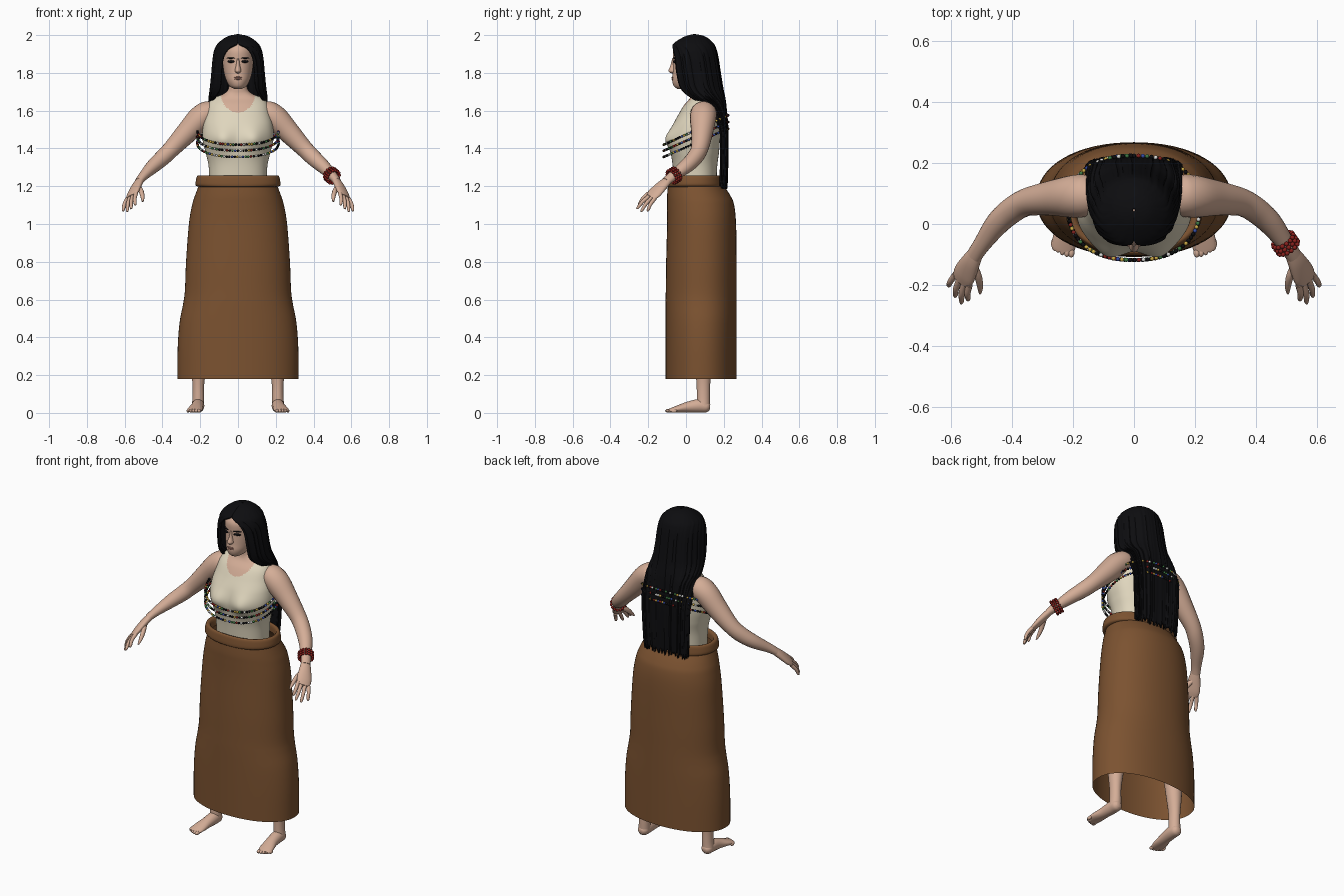
import bpy, bmesh, math, random
from mathutils import Vector

random.seed(4)
if "Cube" in bpy.data.objects:
    bpy.data.objects.remove(bpy.data.objects["Cube"])


def material(name, *rgb):
    m = bpy.data.materials.new(name)
    m.use_nodes = True
    m.diffuse_color = (*rgb, 1)
    m.node_tree.nodes["Principled BSDF"].inputs["Base Color"].default_value = (*rgb, 1)
    return m


SKIN = material("skin", .66, .42, .31)
CREAM = material("cream cloth", .74, .67, .51)
BROWN = material("brown cloth", .2, .085, .03)
BLACK = material("black", .004, .004, .005)
RED = material("bead red", .25, .015, .012)
BLUE = material("bead blue", .04, .08, .4)
GREEN = material("bead green", .05, .2, .06)
YELLOW = material("bead yellow", .6, .4, .06)
WHITE = material("bead white", .7, .7, .68)
LIP = material("lips", .45, .22, .17)


def finish(name, bm, *mats):
    bmesh.ops.recalc_face_normals(bm, faces=bm.faces)
    me = bpy.data.meshes.new(name)
    bm.to_mesh(me)
    bm.free()
    for m in mats:
        me.materials.append(m)
    ob = bpy.data.objects.new(name, me)
    bpy.context.collection.objects.link(ob)
    bpy.ops.object.select_all(action='DESELECT')
    ob.select_set(True)
    bpy.context.view_layer.objects.active = ob
    bpy.ops.object.shade_smooth_by_angle(angle=math.radians(50))
    return ob


def spline(keys, steps):
    """Catmull-Rom resampling of rows of numbers."""
    out = []
    for i in range(len(keys) - 1):
        quad = [keys[min(max(i + k, 0), len(keys) - 1)] for k in (-1, 0, 1, 2)]
        for s in range(steps):
            t = s / steps
            out.append([b + .5 * t * (c - a + t * (2*a - 5*b + 4*c - d + t * (3*(b - c) + d - a)))
                        for a, b, c, d in zip(*quad)])
    return out + [list(keys[-1])]


def skin_rows(name, rows, mats, closed=True, caps=True):
    bm = bmesh.new()
    grid = [[bm.verts.new(p) for p in row] for row in rows]
    n = len(rows[0])
    for a, b in zip(grid, grid[1:]):
        for j in range(n if closed else n - 1):
            k = (j + 1) % n
            bm.faces.new((a[j], a[k], b[k], b[j]))
    if caps:
        bm.faces.new(grid[0])
        bm.faces.new(grid[-1])
    return finish(name, bm, *mats)


def power(v, n):
    return math.copysign(abs(v) ** (2 / n), v)


def oval(z, half, front, back, a, n=2.0):
    """Point on a level oval; angle zero is the back."""
    return Vector((half * power(math.sin(a), n),
                   (front + back) / 2 + (back - front) / 2 * power(math.cos(a), n), z))


def loft(name, keys, *mats, n=2.0, sides=64, steps=6, caps=True, move=None):
    rows = [[oval(*k, math.tau * j / sides, n) for j in range(sides)] for k in spline(keys, steps)]
    if move:
        rows = [[move(p) for p in row] for row in rows]
    return skin_rows(name, rows, mats, caps=caps)


def tube(name, keys, mat, hint, sides=20, steps=5):
    """Limb along x, y, z with a width radius toward the hint and a thickness radius."""
    path = spline(keys, steps)
    pts = [Vector(k[:3]) for k in path]
    rows = []
    for i, (p, k) in enumerate(zip(pts, path)):
        t = (pts[min(i + 1, len(pts) - 1)] - pts[max(i - 1, 0)]).normalized()
        u = (Vector(hint) - t * t.dot(Vector(hint))).normalized()
        v = t.cross(u)
        rows.append([p + u * k[3] * math.cos(math.tau * j / sides)
                     + v * k[4] * math.sin(math.tau * j / sides) for j in range(sides)])
    return skin_rows(name, rows, [mat])


def ball(name, place, size, mat, turn=0):
    bm = bmesh.new()
    bmesh.ops.create_uvsphere(bm, u_segments=16, v_segments=10, radius=1)
    ob = finish(name, bm, mat)
    ob.location, ob.scale, ob.rotation_euler.z = place, size, turn
    return ob


def beads(name, loops, radius, mats):
    bm = bmesh.new()
    for loop in loops:
        last = None
        for p in loop:
            if last and (p - last).length < radius * 1.95:
                continue
            last = p
            made = bmesh.ops.create_icosphere(bm, subdivisions=2, radius=radius)
            bmesh.ops.translate(bm, verts=made["verts"], vec=p)
            pick = random.randrange(len(mats))
            for f in {f for v in made["verts"] for f in v.link_faces}:
                f.material_index = pick
    return finish(name, bm, *mats)


# Torso with a sleeveless top
def bust(p):
    if p.y < .05:
        p.y -= .032 * math.exp(-((abs(p.x) - .085) / .06) ** 2 - ((p.z - 1.45) / .06) ** 2)
    return p


torso = loft("torso_and_top", [
    (1.16, .15, -.06, .16), (1.3, .155, -.07, .165), (1.38, .172, -.08, .175),
    (1.45, .188, -.085, .18), (1.52, .185, -.07, .185), (1.58, .172, -.04, .185),
    (1.63, .16, -.01, .18), (1.665, .135, .02, .17), (1.69, .075, .03, .15),
    (1.72, .05, .03, .13), (1.78, .048, .03, .12)],
    CREAM, SKIN, n=2.3, sides=128, steps=12, move=bust)
for f in torso.data.polygons:
    c = f.center
    f.material_index = int((c.x / .09) ** 2 + ((c.z - 1.69) / .1) ** 2 < 1 or c.z > 1.69)

# Head and face
loft("head", [(1.715, .02, -.045, .0), (1.73, .045, -.064, .06), (1.76, .062, -.073, .09),
              (1.8, .074, -.07, .12), (1.86, .082, -.068, .14), (1.92, .082, -.068, .14),
              (1.96, .065, -.04, .12), (1.985, .03, .0, .08)], SKIN)
loft("nose", [(1.875, .007, -.073, -.04), (1.84, .011, -.082, -.04), (1.812, .017, -.093, -.04),
              (1.802, .013, -.086, -.04), (1.797, .005, -.075, -.04)], SKIN, sides=20)
ball("upper_lip", (0, -.071, 1.776), (.022, .006, .004), LIP)
ball("lower_lip", (0, -.071, 1.768), (.019, .006, .005), LIP)
for s, side in ((1, "left"), (-1, "right")):
    ball(side + "_eye", (s * .037, -.06, 1.86), (.021, .005, .007), BLACK, s * .4)
    ball(side + "_eyebrow", (s * .038, -.06, 1.878), (.025, .005, .0035), BLACK, s * .4)

# Long hair: a shell open at the face that narrows to a panel down the back
hair_keys = [(2.0, .004, .04, .05, 180, 2), (1.988, .055, -.005, .1, 180, 2),
             (1.955, .1, -.06, .14, 178, 2), (1.925, .118, -.078, .155, 154, 2),
             (1.88, .128, -.085, .165, 142, 2), (1.8, .135, -.083, .177, 138, 2),
             (1.72, .143, -.06, .19, 138, 2), (1.67, .149, -.01, .2, 128, 2.2),
             (1.62, .152, .06, .207, 105, 2.5), (1.5, .155, .135, .217, 90, 2.8),
             (1.35, .15, .145, .217, 90, 2.8), (1.21, .142, .145, .212, 90, 2.8)]
columns = 110
groove = [random.uniform(-.003, .003) for _ in range(columns + 1)]
ragged = [random.uniform(-.025, .015) for _ in range(columns + 1)]
hair_rows = []
for z, half, front, back, reach, n in spline(hair_keys, 6):
    row = []
    for j in range(columns + 1):
        g = groove[j] * min(1, (2 - z) * 8)
        drop = ragged[j] * max(0, (1.35 - z) / .14)
        a = math.radians(reach) * (2 * j / columns - 1)
        row.append(oval(z + drop, half + g, front - g, back + g, a, n))
    hair_rows.append(row)
hair = skin_rows("long_hair", hair_rows, [BLACK], closed=False, caps=False)
shell = hair.modifiers.new("thickness", 'SOLIDIFY')
shell.thickness, shell.offset = .01, 0

# Skirt and rolled waistband
loft("skirt", [(1.21, .205, -.095, .195), (1.15, .228, -.1, .235), (1.1, .243, -.1, .255),
               (1.0, .26, -.1, .265), (.8, .275, -.105, .268), (.65, .281, -.107, .268),
               (.58, .29, -.108, .268), (.48, .309, -.108, .268), (.35, .319, -.108, .268),
               (.18, .32, -.108, .268)], BROWN, n=2.15, caps=False)
loft("waistband", [(1.21, .185, -.08, .18), (1.197, .205, -.098, .196), (1.205, .224, -.104, .2),
                   (1.23, .223, -.102, .197), (1.255, .215, -.096, .192), (1.25, .195, -.08, .18),
                   (1.21, .185, -.08, .18)], BROWN, n=2.2, steps=3, caps=False)

# Arms, hands, legs and feet on both sides
for s, side in ((1, "left"), (-1, "right")):
    def flip(*keys):
        return [(s * k[0], *k[1:]) for k in keys]
    across = Vector((s * -.06, -.045, .035)).normalized()
    tube(side + "_arm", flip(
        (.125, .1, 1.615, .045, .045), (.15, .095, 1.595, .066, .062), (.2, .09, 1.56, .07, .066),
        (.27, .085, 1.485, .058, .058), (.35, .072, 1.4, .046, .046), (.4, .045, 1.35, .043, .043),
        (.45, .0, 1.305, .039, .037), (.5, -.068, 1.255, .029, .025),
        (.525, -.105, 1.225, .027, .02)), SKIN, across)
    tube(side + "_palm", flip(
        (.515, -.09, 1.237, .024, .018), (.535, -.125, 1.205, .034, .02),
        (.556, -.165, 1.165, .042, .017), (.566, -.19, 1.143, .036, .011)), SKIN, across)
    knuckle = Vector((s * .563, -.183, 1.148))
    tips = ((.61, -.205, 1.068), (.588, -.24, 1.065), (.567, -.262, 1.08), (.545, -.252, 1.1))
    for i, tip in enumerate(tips):
        a = knuckle + across * (i - 1.5) * .021
        b = Vector((s * tip[0], *tip[1:]))
        m = a.lerp(b, .5) + Vector((s * .004, -.003, .003))
        tube(f"{side}_finger_{i + 1}", [(*a, .011, .011), (*m, .01, .01),
             (*a.lerp(b, .88), .008, .008), (*b, .003, .003)], SKIN, across, sides=10)
    tube(side + "_thumb", flip((.53, -.13, 1.2, .014, .014), (.512, -.17, 1.172, .014, .013),
         (.505, -.205, 1.14, .01, .01), (.505, -.228, 1.118, .004, .004)), SKIN, (0, 0, 1), sides=10)
    tube(side + "_leg", flip(
        (.12, .09, .95, .09, .09), (.16, .09, .7, .08, .08), (.195, .09, .45, .06, .06),
        (.207, .092, .25, .042, .045), (.21, .092, .15, .031, .036), (.21, .092, .08, .031, .035),
        (.212, .092, .035, .033, .035)), SKIN, (1, 0, 0))
    tube(side + "_foot", flip(
        (.212, .127, .03, .016, .015), (.212, .11, .032, .03, .03), (.212, .07, .037, .034, .036),
        (.217, .01, .03, .034, .029), (.226, -.045, .02, .04, .019),
        (.232, -.08, .013, .038, .012), (.234, -.092, .011, .03, .009)), SKIN, (1, 0, 0))
    for i in range(5):
        ball(f"{side}_toe_{i + 1}", (s * (.206 + i * .0145), -.093 + .0018 * i * i, .011),
             (.011 - .0007 * i, .017, .01), SKIN)

# Bead strands slung around the chest, high at the back
strands = []
for front, back in ((1.42, 1.575), (1.388, 1.54), (1.355, 1.505)):
    loop = []
    for j in range(1500):
        p = oval(0, .215, -.118, .224, math.tau * j / 1500, 2.3)
        p.z = front + (back - front) * (p.y + .118) / .342
        loop.append(p)
    strands.append(loop)
beads("chest_beads", strands, .007, [BLACK, RED, BLACK, BLUE, GREEN, YELLOW, WHITE, BLACK])

# Three-row bracelet on the left wrist
axis = Vector((.07, -.1, -.06)).normalized()
u = axis.cross(Vector((0, 0, 1))).normalized()
v = axis.cross(u)
rings = [[Vector((.497, -.064, 1.256)) + axis * k * .015
          + .038 * (u * math.cos(math.tau * j / 400) + v * math.sin(math.tau * j / 400))
          for j in range(400)] for k in (-1, 0, 1)]
beads("bracelet", rings, .008, [RED])
